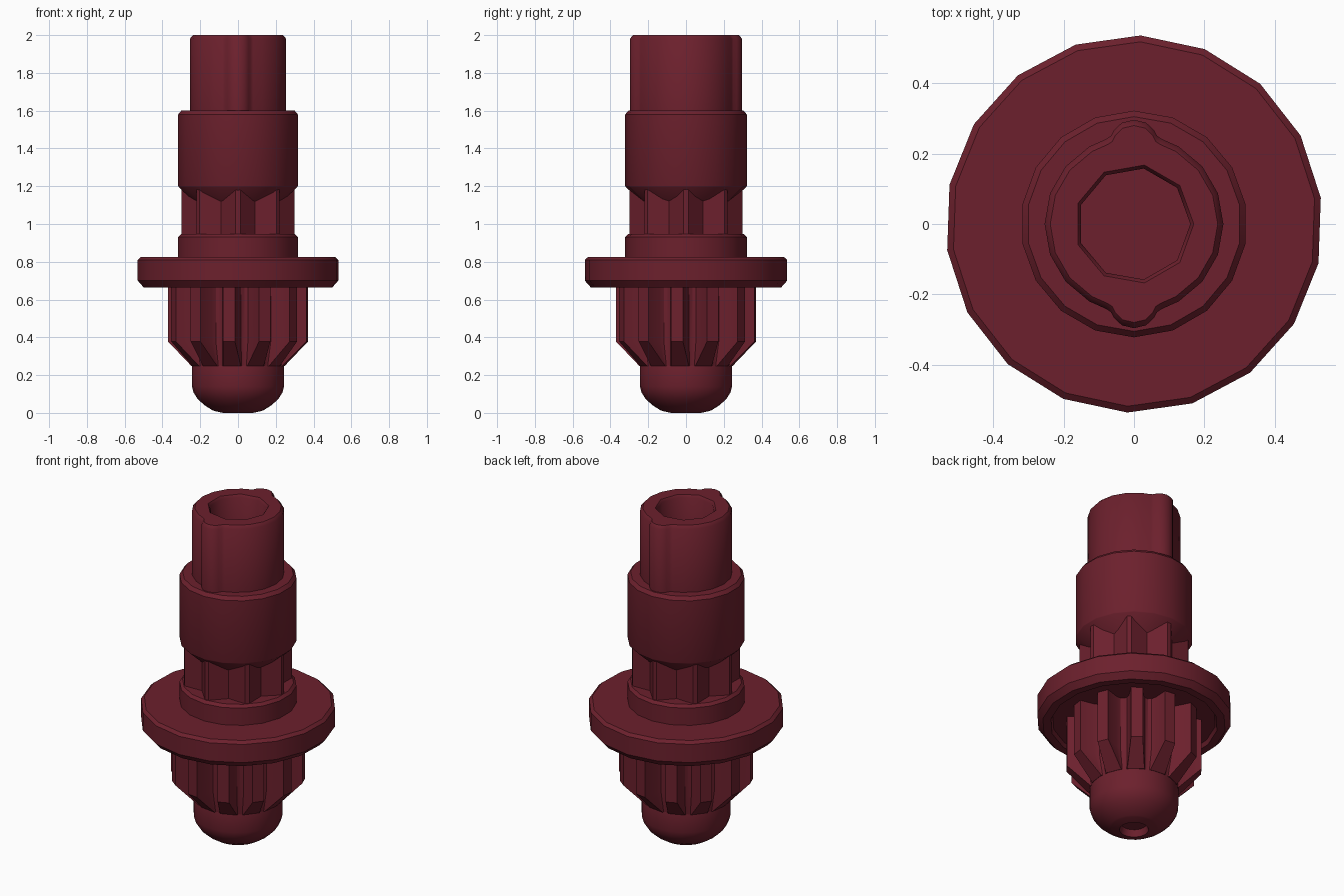
import bpy, bmesh, math

if "Cube" in bpy.data.objects:
    bpy.data.objects.remove(bpy.data.objects["Cube"])

red = bpy.data.materials.new("dark red")
red.diffuse_color = (0.15, 0.0145, 0.026, 1)
red.use_nodes = True
red.node_tree.nodes["Principled BSDF"].inputs["Base Color"].default_value = red.diffuse_color


def ring(r, z, n=18, off=0.0):
    """Regular polygon loop, offset in degrees."""
    return [(r * math.cos(math.radians(off + 360 * i / n)),
             r * math.sin(math.radians(off + 360 * i / n)), z) for i in range(n)]


def polar(pts, z, count):
    """Repeat a list of (degrees, radius) points around the axis."""
    out = []
    for k in range(count):
        for a, r in pts:
            t = math.radians(a + 360 * k / count)
            out.append((r * math.cos(t), r * math.sin(t), z))
    return out


def loft(name, loops, smooth=30):
    """Closed solid through stacked loops; loops of unequal size get a flat ring."""
    bm = bmesh.new()
    rows = [[bm.verts.new(p) for p in loop] for loop in loops]
    for a, b in zip(rows, rows[1:]):
        if len(a) == len(b):
            n = len(a)
            for i in range(n):
                j = (i + 1) % n
                bm.faces.new((a[i], a[j], b[j], b[i]))
    bm.faces.new(rows[0])
    bm.faces.new(rows[-1])
    for a, b in zip(rows, rows[1:]):
        if len(a) != len(b):
            edges = []
            for row in (a, b):
                for i in range(len(row)):
                    pair = (row[i - 1], row[i])
                    edges.append(bm.edges.get(pair) or bm.edges.new(pair))
            bmesh.ops.triangle_fill(bm, use_beauty=True, edges=edges, normal=(0, 0, 1))
    bmesh.ops.recalc_face_normals(bm, faces=bm.faces)
    mesh = bpy.data.meshes.new(name)
    bm.to_mesh(mesh)
    bm.free()
    mesh.materials.append(red)
    obj = bpy.data.objects.new(name, mesh)
    bpy.context.collection.objects.link(obj)
    bpy.ops.object.select_all(action='DESELECT')
    obj.select_set(True)
    bpy.context.view_layer.objects.active = obj
    bpy.ops.object.shade_smooth_by_angle(angle=math.radians(smooth))
    return obj


def lathe(name, profile, n=18, off=0.0):
    return loft(name, [ring(r, z, n, off) for r, z in profile])


# rounded nose with a small hole in its tip
lathe("nose", [(0.24, 0.26), (0.244, 0.245), (0.244, 0.14), (0.235, 0.107), (0.213, 0.073),
               (0.178, 0.041), (0.135, 0.014), (0.125, 0.01), (0.08, 0.0), (0.07, 0.04)], 24)

# twelve ribs with sloped lower ends that flare towards the nose
lower = [(-12, 0.242), (-11.5, 0.244), (-11, 0.247), (11, 0.247), (11.5, 0.244), (12, 0.242),
         (15, 0.24)]
upper = [(-11, 0.262), (-8, 0.285), (-5, 0.371), (5, 0.371), (8, 0.285), (11, 0.262),
         (15, 0.255)]


def ribs(pts, z):
    return polar([(a + 22.5, r) for a, r in pts], z, 12)


loft("ribbed_body", [ribs(lower, 0.248), ribs(upper, 0.378), ribs(upper, 0.73)])

# wide flange, hollowed slightly underneath
lathe("flange", [(0.2, 0.69), (0.45, 0.69), (0.46, 0.665), (0.505, 0.665), (0.536, 0.70),
                 (0.536, 0.81), (0.518, 0.826), (0.2, 0.826)], 18, 8)

# low collar above the flange
lathe("lower_collar", [(0.322, 0.82), (0.322, 0.93), (0.306, 0.946)], 18, 10)

# eight-pointed neck
star = [(-2.4, 0.3), (2.4, 0.3), (22.5, 0.235)]
loft("toothed_neck", [polar(star, 0.94, 8), polar(star, 1.21, 8)])

# upper collar with a conical underside
lathe("upper_collar", [(0.2, 1.085), (0.32, 1.197), (0.322, 1.202), (0.322, 1.58),
                       (0.305, 1.6)], 18, 10)

# keyed shaft with a nine-sided socket
half_key = [(0.08, 0.241), (0.066, 0.25), (0.056, 0.268), (0.034, 0.288)]
key = half_key + [(0, 0.296)] + [(-x, y) for x, y in reversed(half_key)]
arc = [(0.254 * math.cos(math.radians(a)), 0.254 * math.sin(math.radians(a)))
       for a in range(-60, 61, 20)]
side = arc + key
outline = side + [(-x, -y) for x, y in side]


def shaft(z, inset=0.0):
    out = []
    for x, y in outline:
        s = 1 - inset / math.hypot(x, y)
        out.append((x * s, y * s, z))
    return out


loft("keyed_shaft", [shaft(1.59), shaft(1.982), shaft(2.0, 0.016), ring(0.17, 2.0, 9),
                     ring(0.16, 1.985, 9), ring(0.16, 1.62, 9)], 42)
